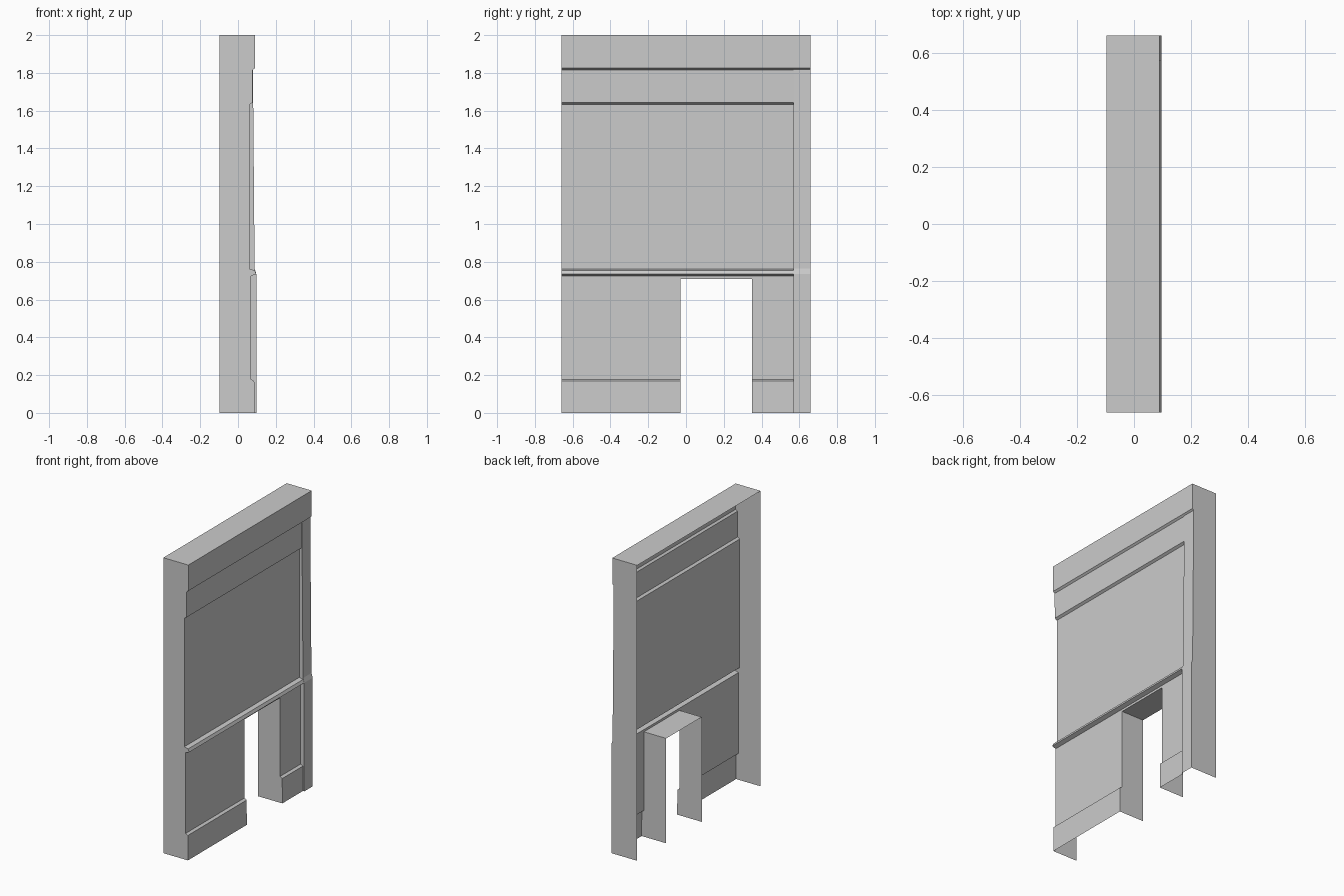
import bpy

if "Cube" in bpy.data.objects:
    bpy.data.objects.remove(bpy.data.objects["Cube"])

BACK, LEFT, RIGHT, TOP = -0.097, -0.66, 0.66, 2.0
PIL = 0.57                            # inner edge of corner pilaster
DOOR0, DOOR1, DOOR_TOP = -0.03, 0.35, 0.71

# (x, z) front profiles, running downwards
cornice = [(0.09, TOP), (0.09, 1.825), (0.077, 1.815)]
frieze = [(0.077, 1.815), (0.076, 1.642), (0.06, 1.632), (0.06, 0.762)]
ledge = [(0.088, 0.755), (0.097, 0.735), (0.07, 0.725)]
upper = frieze + ledge + [(0.07, DOOR_TOP)]
lower = [(0.07, DOOR_TOP), (0.07, 0.178), (0.086, 0.168), (0.087, 0.0)]
pilaster = [(0.079, 1.817), (0.088, 0.765), (0.097, 0.735), (0.097, 0.0)]


def make(name, faces):
    verts, polys = [], []
    for f in faces:
        polys.append(range(len(verts), len(verts) + len(f)))
        verts += f
    me = bpy.data.meshes.new(name)
    me.from_pydata(verts, [], [list(p) for p in polys])
    ob = bpy.data.objects.new(name, me)
    bpy.context.collection.objects.link(ob)
    return ob


def strip(profile, y0, y1):
    """Sweep a profile along y, facing +x."""
    return [[(a[0], y0, a[1]), (b[0], y0, b[1]), (b[0], y1, b[1]), (a[0], y1, a[1])]
            for a, b in zip(profile, profile[1:])]


def flat(outline, y, side):
    """Flat face across y, facing +y or -y."""
    pts = [(x, y, z) for x, z in outline]
    return pts if side > 0 else pts[::-1]


def end_cap(profile, y, side):
    """Face from the profile back to the open rear."""
    return flat([(BACK, profile[0][1])] + profile + [(BACK, profile[-1][1])], y, side)


# Top band and roof cap
make("cornice", strip(cornice[:2], LEFT, RIGHT) + strip(cornice[1:], LEFT, PIL)
     + strip([cornice[1], pilaster[0]], PIL, RIGHT)
     + [[(BACK, LEFT, TOP), (0.09, LEFT, TOP), (0.09, RIGHT, TOP), (BACK, RIGHT, TOP)]])

# Recessed wall panels, frieze, ledge and plinth
make("wall_front", strip(upper, LEFT, PIL) + strip(lower, LEFT, DOOR0)
     + strip(lower, DOOR1, PIL))

# Corner pilaster with its inner return faces
make("corner_pilaster", strip(pilaster, PIL, RIGHT) + [
    flat(pilaster[:2] + [(0.0965, 0.737)] + (frieze + ledge[:1])[::-1], PIL, -1),
    flat([(0.097, 0.735), (0.097, 0.0)] + lower[:0:-1] + [ledge[2]], PIL, -1)])

# End walls
make("end_walls", [end_cap(cornice[:2] + upper[:-1] + lower[1:], LEFT, -1),
                   end_cap(cornice[:2] + pilaster, RIGHT, 1)])

# Doorway jambs and lintel
make("door_reveal", [end_cap(lower, DOOR0, 1), end_cap(lower, DOOR1, -1),
                     [(BACK, DOOR0, DOOR_TOP), (BACK, DOOR1, DOOR_TOP),
                      (0.07, DOOR1, DOOR_TOP), (0.07, DOOR0, DOOR_TOP)]])
